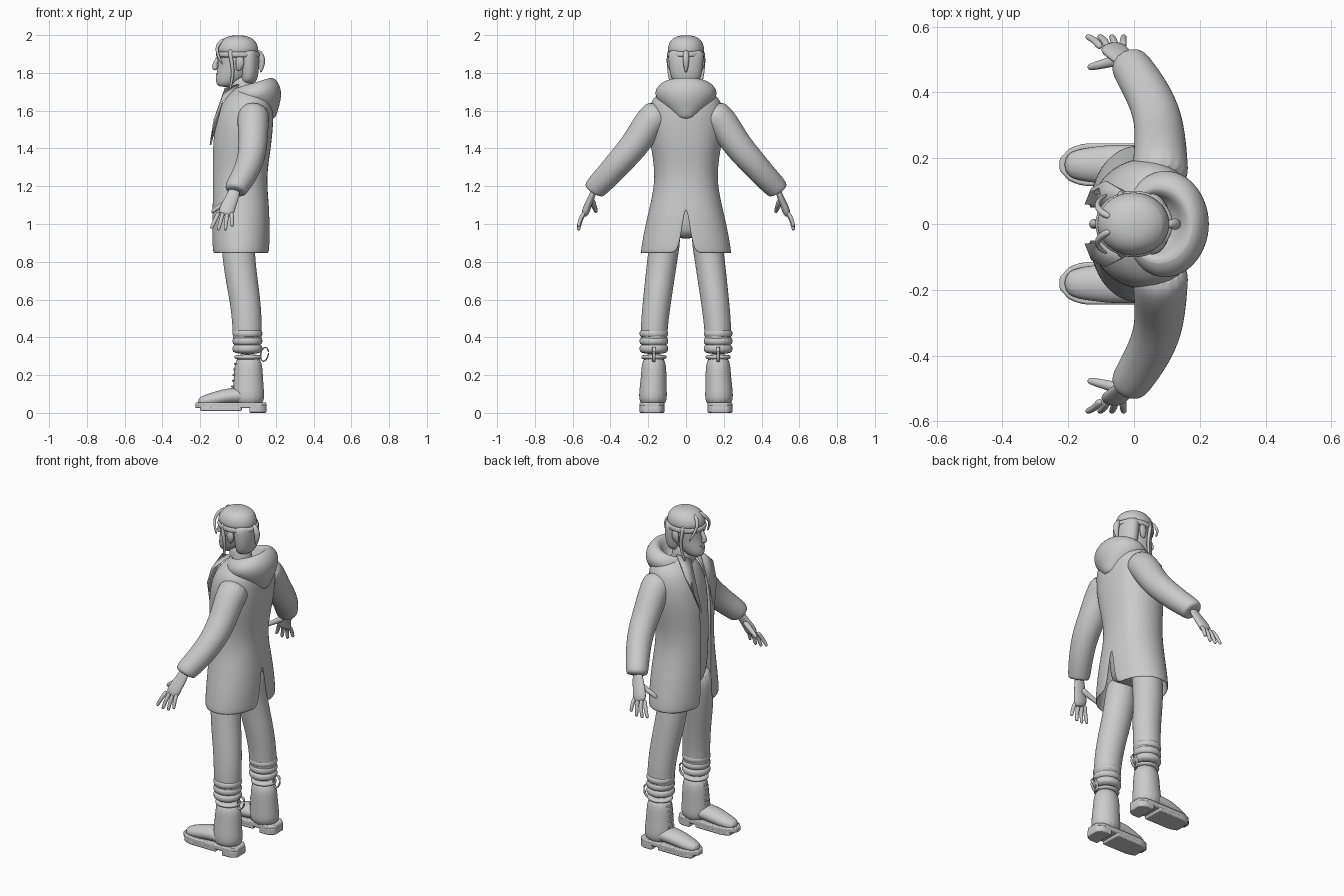
import bpy
import bmesh
import math
from mathutils import Vector

cube = bpy.data.objects.get("Cube")
if cube:
    bpy.data.objects.remove(cube, do_unlink=True)

colour = (0.6, 0.6, 0.6, 1)
grey = bpy.data.materials.new("plain grey")
grey.use_nodes = True
grey.diffuse_color = colour
grey.node_tree.nodes["Principled BSDF"].inputs["Base Color"].default_value = colour

ALONG_X = Vector((1, 0, 0))
ALONG_Y = Vector((0, 1, 0))
ALONG_Z = Vector((0, 0, 1))


def finish(name, bm, mirror=False, thickness=0, subdivide=True):
    """Turn a bmesh into a shaded object, optionally mirrored, thickened and subdivided."""
    bmesh.ops.recalc_face_normals(bm, faces=bm.faces)
    mesh = bpy.data.meshes.new(name)
    bm.to_mesh(mesh)
    bm.free()
    mesh.materials.append(grey)
    obj = bpy.data.objects.new(name, mesh)
    bpy.context.collection.objects.link(obj)
    if mirror:
        modifier = obj.modifiers.new("Mirror", "MIRROR")
        modifier.use_axis = (False, True, False)
    if thickness:
        modifier = obj.modifiers.new("Solidify", "SOLIDIFY")
        modifier.thickness = thickness
        modifier.offset = -1
    if subdivide:
        modifier = obj.modifiers.new("Subdivision", "SUBSURF")
        modifier.levels = modifier.render_levels = 2
    bpy.ops.object.select_all(action="DESELECT")
    obj.select_set(True)
    bpy.context.view_layer.objects.active = obj
    bpy.ops.object.shade_smooth_by_angle(angle=math.radians(45))
    return obj


def bridge(bm, rows, closed=True, caps=True):
    """Join successive rows of vertices with quads and close the two ends."""
    for low, high in zip(rows, rows[1:]):
        for i in range(0 if closed else 1, len(low)):
            bm.faces.new((low[i - 1], low[i], high[i], high[i - 1]))
    if caps:
        bm.faces.new(rows[0])
        bm.faces.new(rows[-1])


def tube(name, path, start, end, flat=1, bulge=0, ref=ALONG_X, sides=12, mirror=True):
    """Loft ellipses along a path, tapering from the start radius to the end radius."""
    bm = bmesh.new()
    places = [Vector(place) for place in path]
    last = len(places) - 1
    rows = []
    for i, place in enumerate(places):
        along = (places[min(i + 1, last)] - places[max(i - 1, 0)]).normalized()
        across = (ref - along * ref.dot(along)).normalized()
        other = along.cross(across) * flat
        t = i / last
        radius = start + (end - start) * t + bulge * math.sin(math.pi * t)
        angles = [math.tau * k / sides for k in range(sides)]
        rows.append([bm.verts.new(place + radius * (across * math.cos(a) + other * math.sin(a)))
                     for a in angles])
    bridge(bm, rows)
    return finish(name, bm, mirror)


def stack(name, layers, tilt=0, sides=20):
    """Loft ellipses upwards; each layer is height, front x, back x and half width."""
    bm = bmesh.new()
    rows = []
    for height, front, back, width in layers:
        middle, depth = (front + back) / 2, (back - front) / 2
        row = []
        for k in range(sides):
            angle = math.tau * k / sides
            offset = depth * math.cos(angle)
            row.append(bm.verts.new((middle + offset, width * math.sin(angle), height + tilt * offset)))
        rows.append(row)
    bridge(bm, rows)
    return finish(name, bm)


def sole(name, start, end, low, high, steps=14):
    """Cut a stretch from the foot outline and extrude it upwards."""
    bm = bmesh.new()
    left, right = [], []
    for i in range(steps + 1):
        x = start + (end - start) * i / steps
        toe = max(0, (-x - 0.13) / 0.1)
        heel = max(0, (x - 0.1) / 0.06)
        half = 0.065 * math.sqrt(max(0.02, 1 - toe ** 2 - heel ** 2))
        left.append(bm.verts.new((x, 0.18 + half, low)))
        right.append(bm.verts.new((x, 0.18 - half, low)))
    face = bm.faces.new(left + right[::-1])
    moved = bmesh.ops.extrude_face_region(bm, geom=[face])["geom"]
    raised = [item for item in moved if isinstance(item, bmesh.types.BMVert)]
    bmesh.ops.translate(bm, verts=raised, vec=ALONG_Z * (high - low))
    obj = finish(name, bm, mirror=True, subdivide=False)
    modifier = obj.modifiers.new("Bevel", "BEVEL")
    modifier.width = 0.006
    modifier.segments = 2


# Open coat: half shells with a front opening and a back vent
bm = bmesh.new()
rows = []
columns = 15
for height, front, back, width in [(0.84, -.14, .17, .245), (1, -.14, .17, .215), (1.1, -.14, .165, .19),
                                   (1.25, -.14, .15, .16), (1.4, -.14, .175, .185), (1.5, -.13, .185, .2),
                                   (1.6, -.11, .19, .2), (1.67, -.07, .18, .18), (1.72, -.02, .13, .1)]:
    vent = max(0, 1.1 - height) * 0.16
    first = math.asin((0.05 / width) ** 1.25)
    final = math.pi - math.asin((vent / width) ** 1.25)
    row = []
    for k in range(columns):
        angle = first + (final - first) * k / (columns - 1)
        side = width * max(math.sin(angle), 0) ** 0.8
        x = (front + back) / 2 - (back - front) / 2 * math.cos(angle)
        row.append(bm.verts.new((x, side, height)))
    rows.append(row)
bridge(bm, rows, closed=False, caps=False)
finish("coat", bm, mirror=True, thickness=0.012)

# Coat lapels
bm = bmesh.new()
corners = [(0, .08, 1.74), (-.07, .05, 1.72), (-.15, .06, 1.42), (-.13, .11, 1.55), (-.09, .13, 1.65)]
bm.faces.new([bm.verts.new(corner) for corner in corners])
finish("lapels", bm, mirror=True, thickness=0.009, subdivide=False)

# Sleeves with thick cuffs
tube("sleeves", [(.08, .12, 1.6), (.08, .19, 1.55), (.08, .26, 1.43), (.07, .34, 1.34), (.03, .42, 1.25),
                 (-.01, .48, 1.19), (-.015, .49, 1.17)], start=.09, end=.057, sides=16)

# Folded hood behind the neck
stack("hood", [(1.55, .14, .2, .03), (1.58, .09, .21, .07), (1.63, .03, .23, .13), (1.68, -.03, .23, .17),
               (1.72, -.04, .21, .16), (1.75, -.03, .18, .12), (1.74, -.01, .15, .09), (1.66, 0, .12, .07)],
      tilt=0.3)

# Shirt and hips
stack("shirt", [(.92, -.07, .1, .1), (1, -.11, .13, .15), (1.3, -.12, .12, .14), (1.45, -.11, .14, .15),
                (1.58, -.09, .15, .15), (1.7, -.04, .08, .07)])

# Trousers, gathered in folds above the boots
tube("trousers", [(0, .1, 1), (0, .12, .85), (.02, .14, .7), (.04, .155, .58), (.05, .17, .45), (.05, .17, .3)],
     start=.092, end=.076, flat=.92, sides=16)
for height in (0.42, 0.38, 0.34):
    ring = [(0.05, 0.17, height + step) for step in (0.03, 0, -0.03)]
    tube("trouser_fold", ring, start=.076, end=.076, bulge=.01, flat=.96)

# Boots
tube("boot_shafts", [(.055, .175, .03), (.055, .175, .12), (.055, .17, .2), (.055, .17, .31)],
     start=.09, end=.072, flat=.88, sides=16)
tube("boot_collars", [(.053, .17, height) for height in (.28, .295, .31)], start=.07, end=.07, bulge=.008, flat=.93)
tube("boot_feet", [(.13, .18, .07), (.03, .18, .09), (-.05, .18, .09), (-.13, .18, .07), (-.215, .18, .055)],
     start=.05, end=.04, bulge=.02, flat=.7, ref=ALONG_Y)
sole("boot_soles", start=-.226, end=.15, low=.025, high=.055)
sole("boot_heels", start=.06, end=.15, low=0, high=.04)
sole("boot_treads", start=-.2, end=.02, low=.01, high=.035)

# Boot laces and pull loops
for i in range(5):
    height = 0.14 + 0.03 * i
    front = -0.035 + 0.004 * i
    lace = [(front + 0.03 * abs(s) ** 2, 0.172 + 0.035 * s, height) for s in (-1, -0.5, 0, 0.5, 1)]
    tube("boot_lace", lace, start=.006, end=.006, ref=ALONG_Z, sides=6)
turns = [math.tau * k / 10 for k in range(11)]
loop = [(0.14 + 0.022 * math.cos(a), 0.17, 0.31 + 0.038 * math.sin(a) + 0.01 * math.cos(a)) for a in turns]
tube("boot_pull_loops", loop, start=.01, end=.01, flat=.4, ref=ALONG_Y, sides=8)

# Hands
tube("palms", [(-.01, .48, 1.2), (-.03, .5, 1.14), (-.05, .52, 1.1), (-.07, .54, 1.04)],
     start=.03, end=.046, flat=.5)
for name, across, length in [("index", -.033, .09), ("middle", -.011, .1), ("ring", .011, .1), ("little", .033, .08)]:
    finger = [(-0.067 + across * (1 + 0.7 * t) - 0.02 * t, 0.535 + 0.035 * math.sqrt(t), 1.065 - length * t)
              for t in (0, 0.4, 0.8, 1)]
    tube(name + "_fingers", finger, start=.013, end=.009, sides=8)
tube("thumbs", [(-.04, .5, 1.13), (-.08, .49, 1.1), (-.12, .48, 1.08), (-.14, .475, 1.06)],
     start=.02, end=.01, ref=ALONG_Y, sides=8)

# Head and neck
tube("neck", [(.03, 0, 1.62), (.02, 0, 1.7), (.01, 0, 1.8)], start=.07, end=.06, mirror=False)
stack("head", [(1.725, -.1, -.03, .03), (1.745, -.12, .01, .05), (1.79, -.115, .07, .07), (1.85, -.105, .09, .08),
               (1.89, -.115, .1, .085), (1.96, -.09, .09, .08)])
tube("nose", [(-.1, 0, 1.89), (-.115, 0, 1.86), (-.127, 0, 1.835), (-.115, 0, 1.815)],
     start=.01, end=.017, ref=ALONG_Y, mirror=False)
tube("brows", [(-.11, .01, 1.88), (-.1, .04, 1.89), (-.07, .065, 1.88)], start=.009, end=.006, sides=8)
for name, height in [("upper_lip", 1.795), ("lower_lip", 1.782)]:
    lip = [(-0.117 + 0.015 * abs(s), 0.027 * s, height) for s in (-1, -0.4, 0.4, 1)]
    tube(name, lip, start=.003, end=.003, bulge=.004, ref=ALONG_Z, sides=8, mirror=False)
tube("ears", [(0, .08, 1.81), (.01, .088, 1.84), (.01, .09, 1.87), (.01, .085, 1.89)],
     start=.012, end=.014, flat=.5, bulge=.012)

# Hair, headband and loose strands
stack("hair_crown", [(1.89, -.11, .11, .095), (1.93, -.117, .11, .1), (1.975, -.095, .095, .085),
                     (2, -.04, .04, .04)])
stack("hair_back", [(1.74, .01, .09, .06), (1.78, .01, .11, .085), (1.89, 0, .115, .097), (1.93, 0, .1, .09)])
stack("headband", [(1.88, -.1, .1, .09), (1.885, -.12, .12, .103), (1.91, -.12, .12, .103), (1.915, -.1, .1, .09)])
tube("headband_tail", [(.1, 0, 1.92), (.125, 0, 1.89), (.13, 0, 1.85), (.12, 0, 1.8)],
     start=.012, end=.006, bulge=.01, ref=ALONG_Y, mirror=False)
tube("temple_strands", [(-.07, .02, 1.98), (-.11, .04, 1.95), (-.115, .07, 1.91), (-.08, .09, 1.84)],
     start=.013, end=.006, ref=ALONG_Y, sides=8)
tube("cheek_strands", [(-.04, .08, 1.93), (-.04, .095, 1.88), (-.02, .09, 1.8), (-.05, .07, 1.69)],
     start=.014, end=.007, sides=8)
